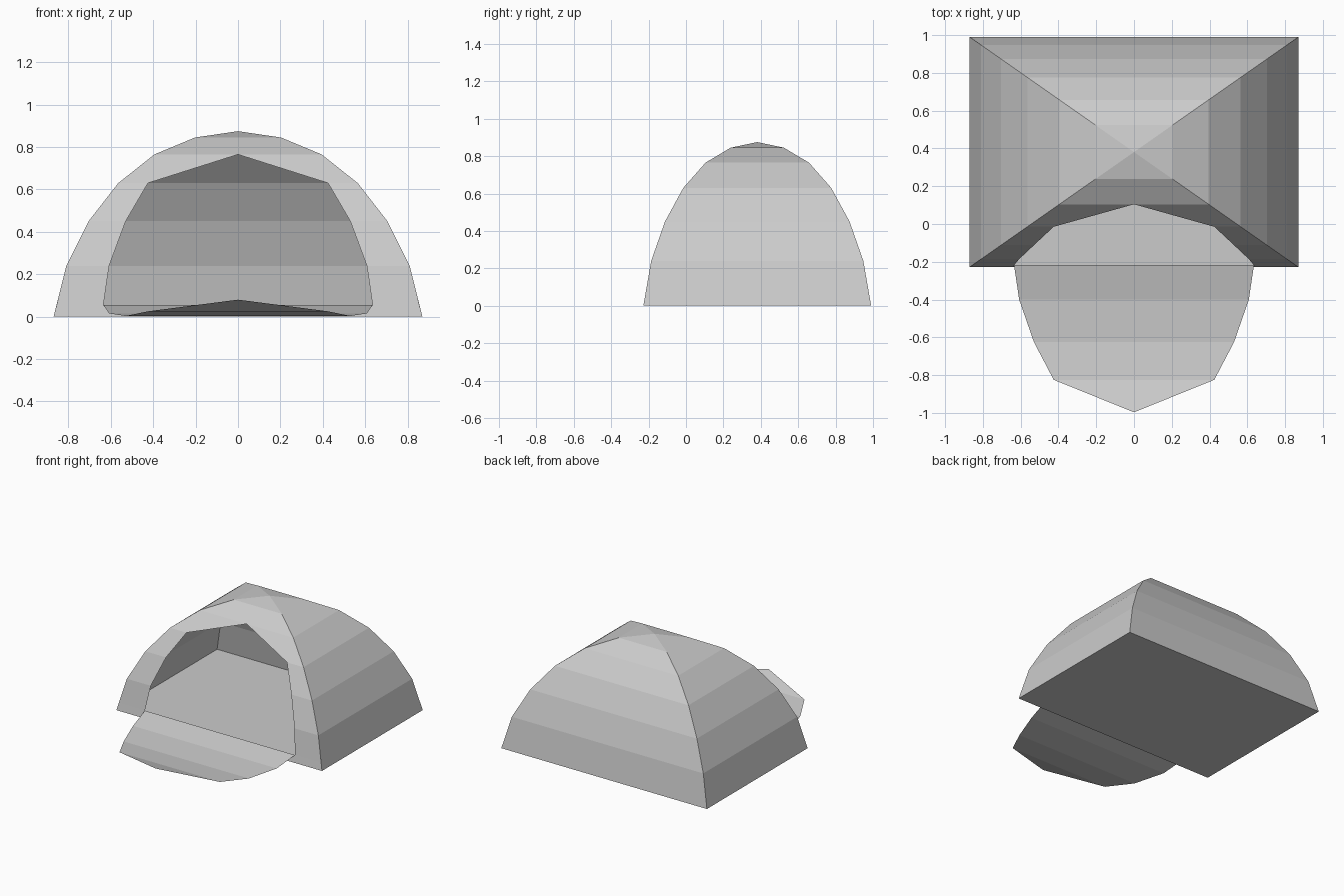
import bpy

if "Cube" in bpy.data.objects:
    bpy.data.objects.remove(bpy.data.objects["Cube"])

CY, RATIO = 0.381, 0.7  # tent centre in y, depth / width

# half width and height of each dome level; the sill level matters for the door only
PROFILE = [(0.87, 0), (0.81, 0.24), (0.705, 0.45), (0.565, 0.63),
           (0.395, 0.765), (0.203, 0.845), (0, 0.875)]
SILL = (0.856, 0.055)
# half width of the doorway at levels sill, 0.24, 0.45, 0.63, 0.765
DOOR = [0.635, 0.608, 0.53, 0.425, 0]


def make_object(name, faces):
    """Mesh from polygons given as point lists, merging shared points."""
    index, polys = {}, []
    for face in faces:
        poly = []
        for p in face:
            i = index.setdefault(tuple(round(c, 5) for c in p), len(index))
            if i not in poly:
                poly.append(i)
        if len(poly) > 2:
            polys.append(poly)
    mesh = bpy.data.meshes.new(name)
    mesh.from_pydata(list(index), [], polys)
    mesh.update()
    obj = bpy.data.objects.new(name, mesh)
    bpy.context.collection.objects.link(obj)
    return obj


def corners(level):
    w, z = level
    d = w * RATIO
    return [(-w, CY - d, z), (w, CY - d, z), (w, CY + d, z), (-w, CY + d, z)]


# Right, back and left walls
walls = []
for lo, hi in zip(PROFILE, PROFILE[1:]):
    a, b = corners(lo), corners(hi)
    for i in (1, 2, 3):
        j = (i + 1) % 4
        walls.append([a[i], a[j], b[j], b[i]])
make_object("tent_walls", walls)


# Front wall with the doorway left open
def front(x, level):
    return (x, CY - level[0] * RATIO, level[1])


levels = [PROFILE[0], SILL] + PROFILE[1:]
front_faces = []
for k, (lo, hi) in enumerate(zip(levels, levels[1:])):
    if 1 <= k <= 4:
        d0, d1 = DOOR[k - 1], DOOR[k]
        front_faces.append([front(d0, lo), front(lo[0], lo), front(hi[0], hi), front(d1, hi)])
        front_faces.append([front(-lo[0], lo), front(-d0, lo), front(-d1, hi), front(-hi[0], hi)])
    else:
        front_faces.append([front(-lo[0], lo), front(lo[0], lo), front(hi[0], hi), front(-hi[0], hi)])
make_object("front_wall", front_faces)

# Ground sheet
make_object("floor", [corners(PROFILE[0])[::-1]])

# Door flap laid out on the ground in front, tip curling up
rows = [(CY - SILL[0] * RATIO, 0.055), (-0.40, 0.015), (-0.625, 0.003),
        (-0.825, 0.025), (-0.997, 0.08)]
flap = []
for k in range(4):
    (y0, z0), (y1, z1) = rows[k], rows[k + 1]
    w0, w1 = DOOR[k], DOOR[k + 1]
    flap.append([(-w1, y1, z1), (w1, y1, z1), (w0, y0, z0), (-w0, y0, z0)])
make_object("door_flap", flap)
